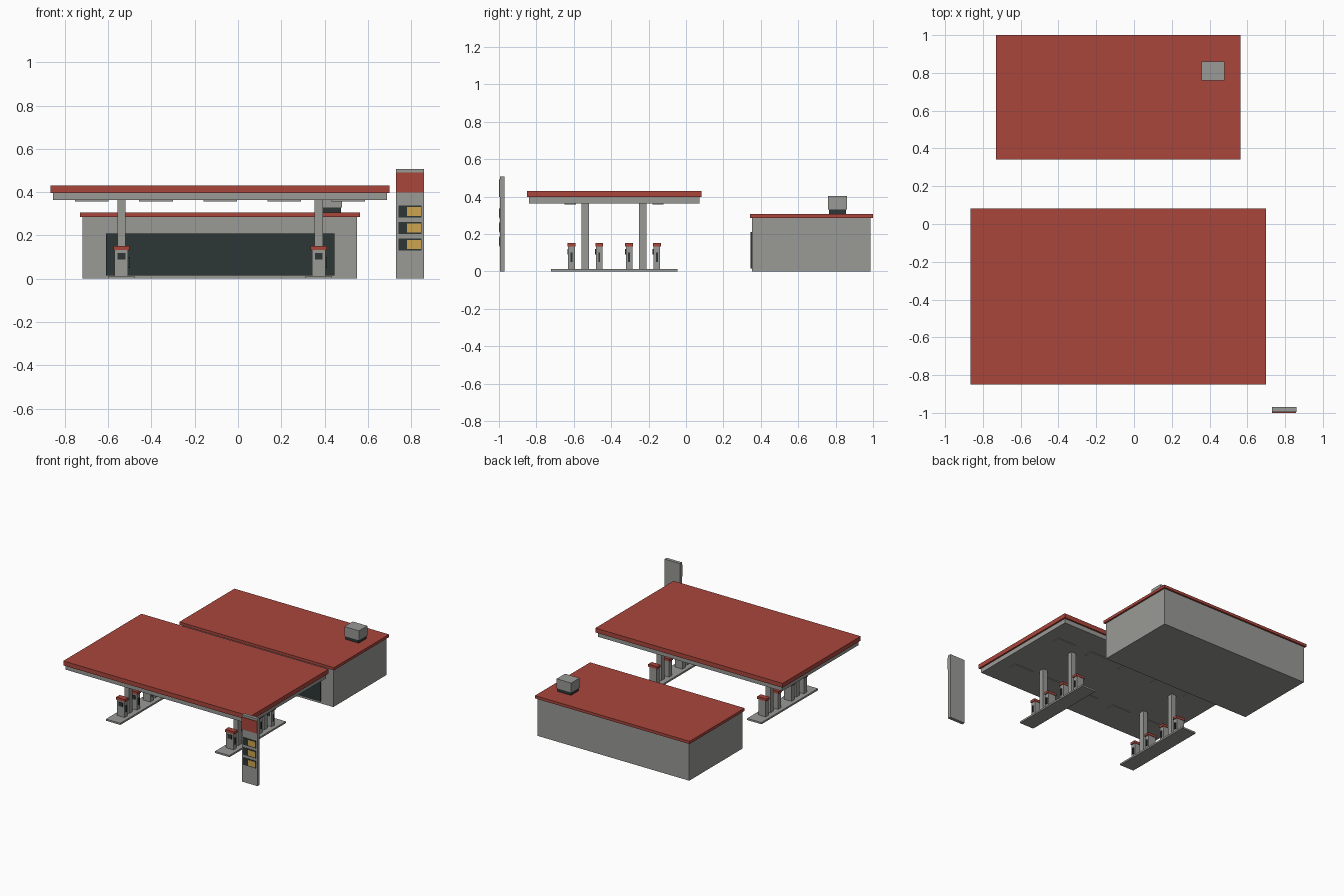
import bpy

if "Cube" in bpy.data.objects:
    bpy.data.objects.remove(bpy.data.objects["Cube"])


def material(name, rgb):
    m = bpy.data.materials.new(name)
    m.diffuse_color = (*rgb, 1.0)
    m.use_nodes = True
    m.node_tree.nodes["Principled BSDF"].inputs["Base Color"].default_value = m.diffuse_color
    return m


GREY = material("concrete_grey", (0.32, 0.32, 0.305))
RED = material("roof_red", (0.40, 0.061, 0.045))
DARK = material("dark_glass", (0.027, 0.037, 0.037))
YELLOW = material("price_yellow", (0.61, 0.376, 0.08))


def box(name, x, y, z, mat):
    """Box from (min, max) ranges on each axis."""
    bpy.ops.mesh.primitive_cube_add(size=1)
    ob = bpy.context.object
    ob.name = name
    ob.location = [(a + b) / 2 for a, b in (x, y, z)]
    ob.scale = [b - a for a, b in (x, y, z)]
    bpy.ops.object.transform_apply(location=True, scale=True)
    ob.data.materials.append(mat)
    return ob


def span(centre, width):
    return centre - width / 2, centre + width / 2


# Shop building with roof, front window and rooftop unit
box("shop_walls", (-0.718, 0.55), (0.353, 0.987), (0, 0.285), GREY)
box("shop_roof", (-0.73, 0.563), (0.342, 1.0), (0.285, 0.306), RED)
box("shop_window", (-0.61, 0.446), (0.346, 0.353), (0.016, 0.21), DARK)
box("roof_unit_base", (0.363, 0.475), (0.764, 0.856), (0.306, 0.33), DARK)
box("roof_unit", (0.358, 0.48), (0.76, 0.86), (0.33, 0.402), GREY)

# Canopy: grey soffit, red top and ceiling lights
CX, CY = -0.083, -0.384
box("canopy_soffit", span(CX, 1.542), span(CY, 0.91), (0.363, 0.397), GREY)
box("canopy_top", span(CX, 1.566), span(CY, 0.934), (0.397, 0.43), RED)
for i in range(-2, 3):
    for side in (-1, 1):
        box("canopy_light", span(CX + i * 0.296, 0.155),
            span(CY + side * 0.235, 0.06), (0.358, 0.363), GREY)


def pump(x, y):
    box("pump_body", span(x, 0.062), span(y, 0.036), (0.013, 0.132), GREY)
    box("pump_cap", span(x, 0.075), span(y, 0.042), (0.132, 0.151), RED)
    box("pump_screen", span(x, 0.036), (y - 0.022, y - 0.018), (0.09, 0.12), DARK)
    box("pump_nozzle", (x + 0.031, x + 0.039), span(y, 0.01), (0.05, 0.1), DARK)


# Two islands, each with two columns and a pump on both sides of each column
for sx in (-1, 1):
    ix = CX + sx * 0.456
    box("pump_island", span(ix, 0.12), span(CY, 0.675), (0, 0.013), GREY)
    for sy in (-1, 1):
        py = CY + sy * 0.154
        box("canopy_column", span(ix, 0.038), span(py, 0.04), (0.013, 0.363), GREY)
        for d in (-0.074, 0.074):
            pump(ix, py + d)

# Price sign with red header and three price panels
box("sign_body", (0.73, 0.859), (-0.995, -0.97), (0, 0.507), GREY)
box("sign_header", (0.731, 0.858), (-1.0, -0.995), (0.398, 0.49), RED)
for z in (0.159, 0.235, 0.311):
    box("price_panel", (0.741, 0.847), (-0.998, -0.995), span(z, 0.055), DARK)
    box("price_digits", (0.782, 0.845), (-1.0, -0.998), span(z, 0.042), YELLOW)
